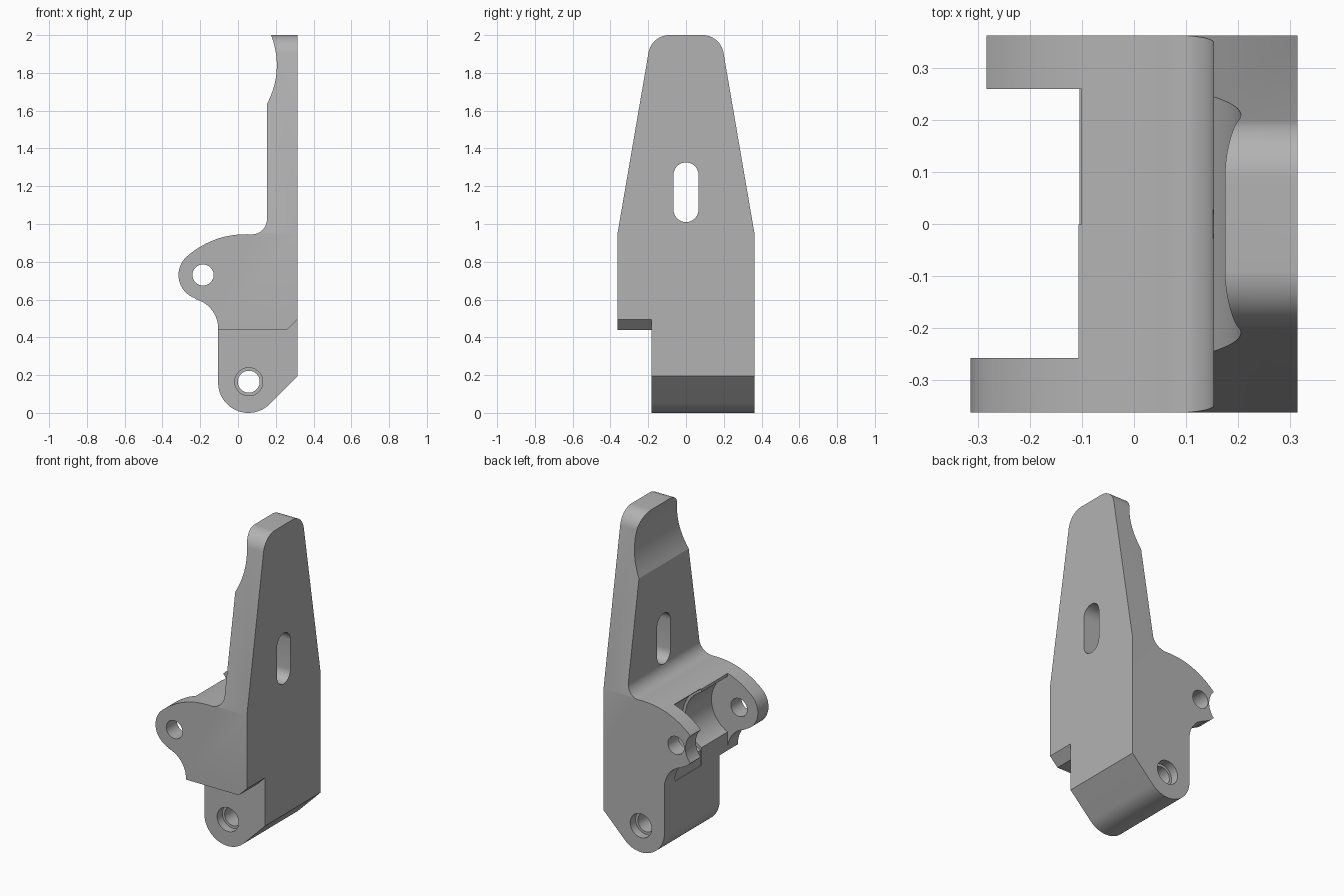
import bpy, bmesh
from math import radians, cos, sin
from mathutils import Vector

if "Cube" in bpy.data.objects:
    bpy.data.objects.remove(bpy.data.objects["Cube"], do_unlink=True)

grey = bpy.data.materials.new("plain grey")
grey.use_nodes = True
colour = (0.45, 0.45, 0.45, 1)
grey.diffuse_color = colour
grey.node_tree.nodes["Principled BSDF"].inputs["Base Color"].default_value = colour

HALF = 0.3625
PIN = (-0.185, 0.73)
PIVOT = (0.057, 0.165)


def arc(centre, r, start, end, n=16):
    """Points on a circle, angles in degrees."""
    steps = [radians(start + (end - start) * i / n) for i in range(n + 1)]
    return [(centre[0] + r * cos(a), centre[1] + r * sin(a)) for a in steps]


def bow(a, b, sag, n=16):
    """Shallow curve from a to b, bulging to the left of travel by sag."""
    a, b = Vector(a), Vector(b)
    d = b - a
    side = Vector((-d.y, d.x)).normalized()
    return [tuple(a + d * t + side * sag * 4 * t * (1 - t))
            for t in (i / n for i in range(1, n))]


def prism(name, outline, low, high, axis="y"):
    """Extrude an outline (horizontal, z) along x or y."""
    bm = bmesh.new()
    place = (lambda p: (p[0], low, p[1])) if axis == "y" else (lambda p: (low, p[0], p[1]))
    face = bm.faces.new([bm.verts.new(place(p)) for p in outline])
    out = bmesh.ops.extrude_face_region(bm, geom=[face])
    shift = (0, high - low, 0) if axis == "y" else (high - low, 0, 0)
    bmesh.ops.translate(bm, vec=shift,
                        verts=[v for v in out["geom"] if isinstance(v, bmesh.types.BMVert)])
    bmesh.ops.recalc_face_normals(bm, faces=bm.faces)
    mesh = bpy.data.meshes.new(name)
    bm.to_mesh(mesh)
    bm.free()
    mesh.materials.append(grey)
    ob = bpy.data.objects.new(name, mesh)
    bpy.context.collection.objects.link(ob)
    return ob


def combine(target, tool, operation="DIFFERENCE"):
    """Apply a boolean and discard the helper."""
    mod = target.modifiers.new("cut", "BOOLEAN")
    mod.operation, mod.solver, mod.object = operation, "EXACT", tool
    bpy.ops.object.select_all(action="DESELECT")
    bpy.context.view_layer.objects.active = target
    target.select_set(True)
    bpy.ops.object.modifier_apply(modifier=mod.name)
    bpy.data.objects.remove(tool, do_unlink=True)


def bore(name, centre, r, low, high):
    combine(bracket, prism(name, arc(centre, r, 0, 352.5, 47), low, high))


def block(x0, x1, z0, z1):
    return [(x0, z0), (x1, z0), (x1, z1), (x0, z1)]


# Bracket body: side profile with plate, hooked arm and rounded foot
scoop_low, scoop_high = (0.153, 1.635), (0.175, 2.0)
arm_top, arm_end = (0.065, 0.945), (-0.265, 0.833)
profile = [(0.315, 0.194), (0.315, 2.0), scoop_high]
profile += bow(scoop_high, scoop_low, 0.041)
profile += [scoop_low]
profile += arc((0.073, 1.025), 0.08, 0, -90)
profile += bow((0.073, 0.945), arm_end, -0.035)
profile += arc(PIN, 0.13, 128, 250, 24)
profile += arc((-0.265, 0.447), 0.16, 75, 0)
profile += arc((0.055, 0.16), 0.16, 180, 315, 32)
bracket = prism("bracket_body", profile, -HALF, HALF)

# Tapered outline with rounded top corners
right_top = arc((0.088, 1.888), 0.112, 10, 90)
taper = [(-HALF, -0.1), (HALF, -0.1), (HALF, 0.95)] + right_top
taper += [(-y, z) for y, z in reversed(right_top)] + [(-HALF, 0.95)]
combine(bracket, prism("taper_outline", taper, -1, 1, "x"), "INTERSECT")

# Gap between the two arms, with a stepped round pocket
combine(bracket, prism("arm_gap", block(-0.5, -0.107, 0.3, 1.1), -0.258, 0.0))
combine(bracket, prism("arm_gap_step", block(-0.5, -0.101, 0.445, 1.1), -0.001, 0.26))
bore("pocket_front", PIN, 0.19, -0.258, 0.0)
bore("pocket_back", PIN, 0.208, -0.001, 0.26)

# Notch under the front arm with a sloped end
notch = [(-0.5, -0.1), (0.5, -0.1), (0.5, 0.68), (0.26, 0.44), (-0.5, 0.44)]
combine(bracket, prism("foot_notch", notch, -0.6, -0.182))

# Pin hole, hollowed tip of the back arm, and pivot hole with wider mouths
bore("pin_hole", PIN, 0.056, -0.6, 0.6)
bore("tip_hollow", (-0.375, 0.73), 0.125, 0.2, 0.6)
bore("pivot_hole", PIVOT, 0.058, -0.6, 0.6)
bore("pivot_mouth_front", PIVOT, 0.074, -0.6, -0.13)
bore("pivot_mouth_back", PIVOT, 0.074, 0.31, 0.6)

# Slot through the plate
slot = arc((0, 1.26), 0.066, 0, 180) + arc((0, 1.076), 0.066, 180, 360)
combine(bracket, prism("plate_slot", slot, 0.0, 1, "x"))

bpy.ops.object.select_all(action="DESELECT")
bracket.select_set(True)
bpy.context.view_layer.objects.active = bracket
bpy.ops.object.shade_smooth_by_angle(angle=radians(25))
